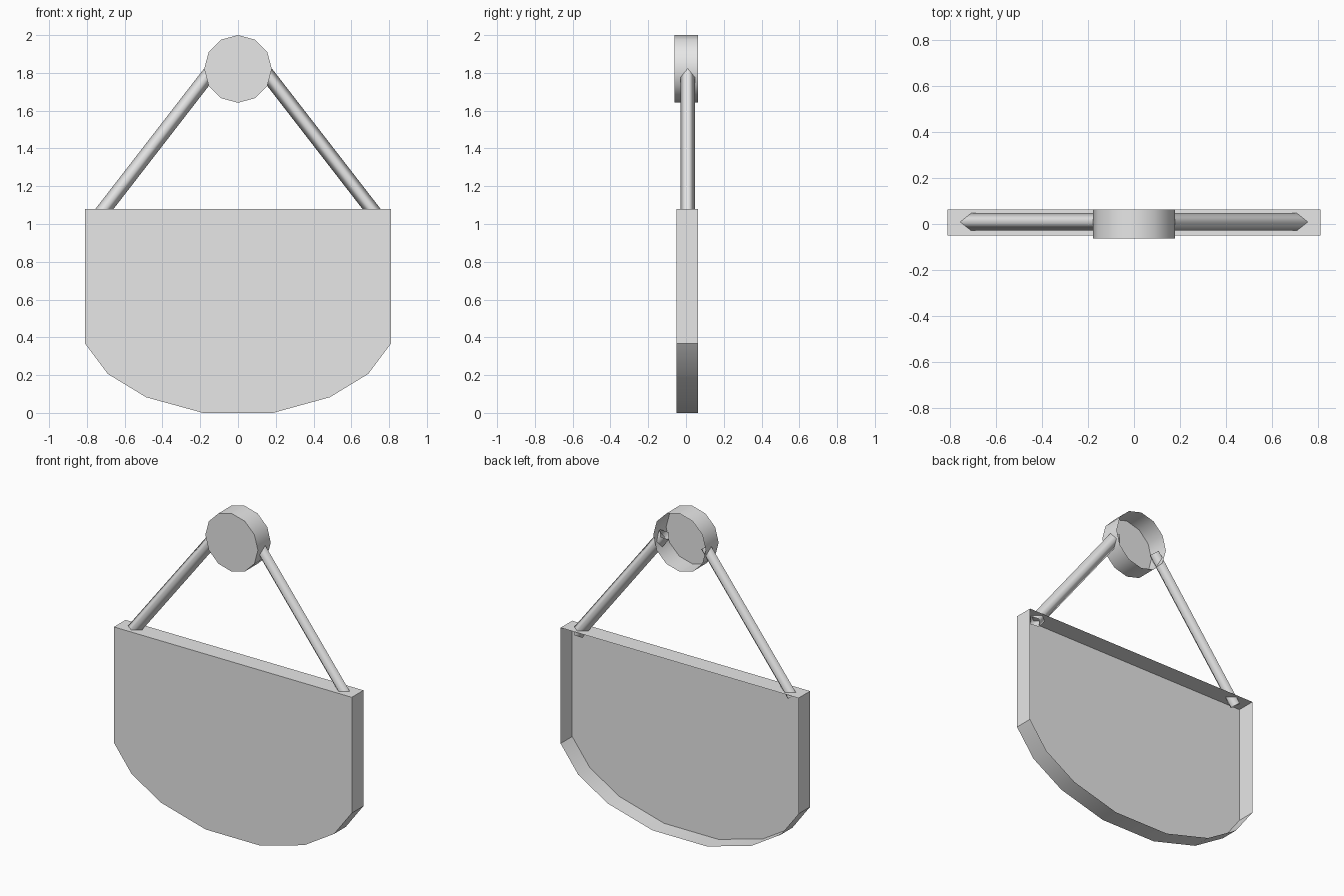
import bpy
import bmesh
from math import sin, cos, pi, radians
from mathutils import Vector

if "Cube" in bpy.data.objects:
    bpy.data.objects.remove(bpy.data.objects["Cube"], do_unlink=True)

GREY = (0.8, 0.8, 0.8, 1.0)
grey = bpy.data.materials.new("plain grey")
grey.use_nodes = True
grey.diffuse_color = GREY
grey.node_tree.nodes["Principled BSDF"].inputs["Base Color"].default_value = GREY


def make_object(name, bm, angle):
    """Turn a bmesh into a shaded, coloured object."""
    mesh = bpy.data.meshes.new(name)
    bm.to_mesh(mesh)
    bm.free()
    mesh.materials.append(grey)
    obj = bpy.data.objects.new(name, mesh)
    bpy.context.collection.objects.link(obj)
    bpy.ops.object.select_all(action='DESELECT')
    obj.select_set(True)
    bpy.context.view_layer.objects.active = obj
    bpy.ops.object.shade_smooth_by_angle(angle=radians(angle))
    return obj


def loft(bm, first, second):
    """Join two matching rings of points with a band of quads."""
    a = [bm.verts.new(p) for p in first]
    b = [bm.verts.new(p) for p in second]
    n = len(a)
    for i in range(n):
        j = (i + 1) % n
        bm.faces.new((a[i], a[j], b[j], b[i]))
    return a


def open_tray(name, outline, front, back):
    """Front plate with side walls and an open back; outline runs anticlockwise."""
    bm = bmesh.new()
    ring = loft(bm, [(x, front, z) for x, z in outline],
                [(x, back, z) for x, z in outline])
    bm.faces.new(ring)
    # The front plate faces -y and the walls face outwards
    bm.normal_update()
    centre = Vector((0, back, sum(z for x, z in outline) / len(outline)))
    for f in bm.faces:
        if f.normal.dot(f.calc_center_median() - centre) < 0:
            f.normal_flip()
    return make_object(name, bm, 35)


def rod(name, start, end, radius):
    """Four-sided open rod with its corners in the xz plane and along y."""
    start, end = Vector(start), Vector(end)
    along = (end - start).normalized()
    depth = Vector((0, 1, 0))
    across = along.cross(depth)
    corners = [(across * cos(k * pi / 2) + depth * sin(k * pi / 2)) * radius
               for k in range(4)]
    bm = bmesh.new()
    loft(bm, [start + c for c in corners], [end + c for c in corners])
    bm.normal_update()
    middle = (start + end) / 2
    for f in bm.faces:
        if f.normal.dot(f.calc_center_median() - middle) < 0:
            f.normal_flip()
    return make_object(name, bm, 180)


# Hanging board with a rounded lower edge
half = [(0.185, 0), (0.487, 0.083), (0.69, 0.207), (0.81, 0.367), (0.81, 1.08)]
board = half + [(-x, z) for x, z in reversed(half)]
open_tray("sign_board", board, -0.05, 0.063)

# Round hanger knob
R = 0.179
knob = [(R * sin(-k * pi / 6), 2 - R + R * cos(k * pi / 6)) for k in range(12)]
open_tray("hanger_knob", knob, -0.062, 0.063)

# Slanted rods from board to knob
for side, label in ((1, "left"), (-1, "right")):
    rod(label + "_rod", (side * 0.73, 0.009, 1.05),
        (side * 0.14, 0.009, 1.812), 0.038)
